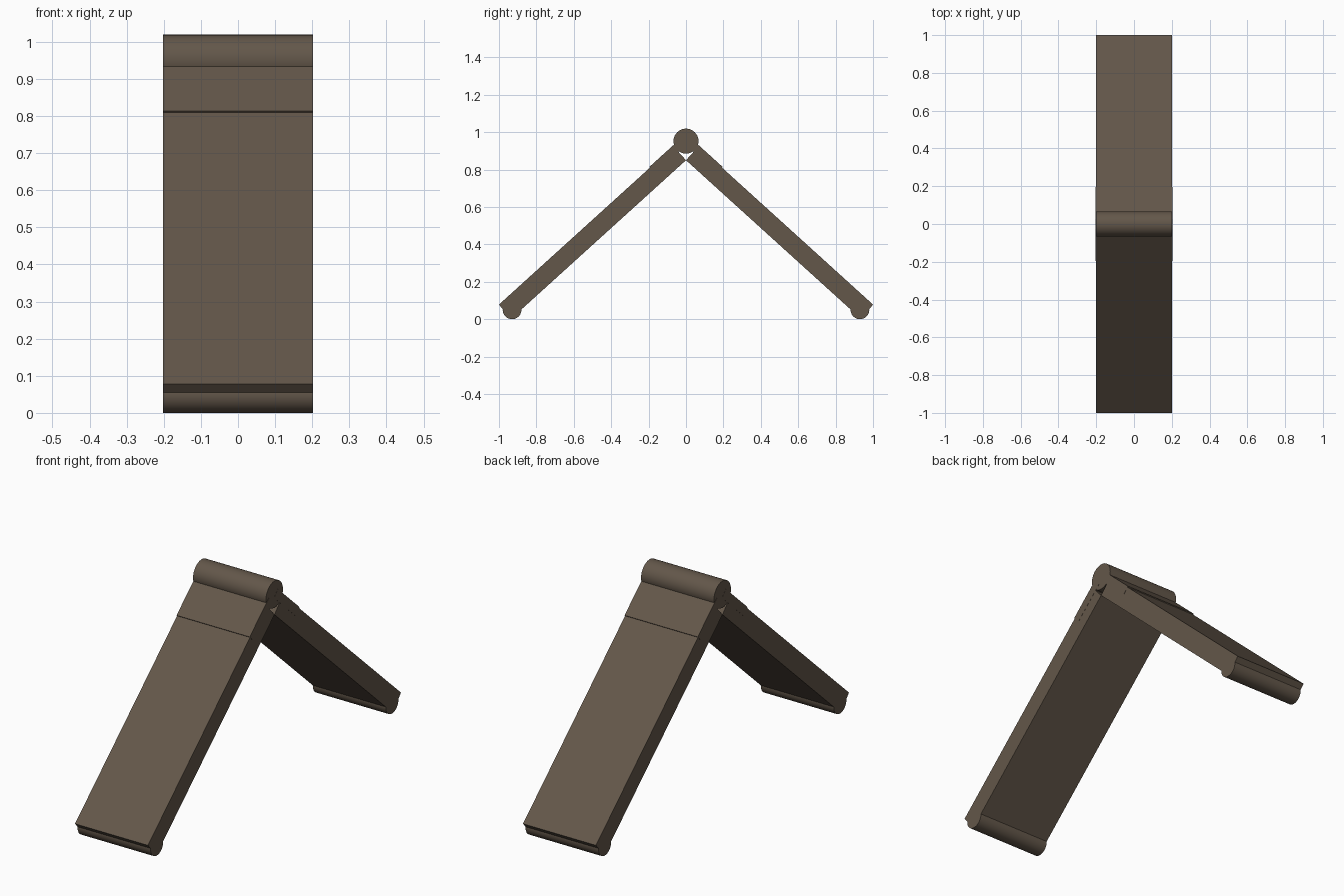
import bpy, bmesh, math
from mathutils import Vector

if "Cube" in bpy.data.objects:
    bpy.data.objects.remove(bpy.data.objects["Cube"])

HALF_W = 0.202                 # half width along x
ANGLE = math.radians(42.2)     # slope of each leg
THICK = 0.10
LENGTH = 1.26
APEX = Vector((0.0, 0.85))     # inner top corner where the legs meet

mat = bpy.data.materials.new("dark_brown")
mat.diffuse_color = (0.125, 0.095, 0.068, 1)
mat.use_nodes = True
mat.node_tree.nodes["Principled BSDF"].inputs["Base Color"].default_value = mat.diffuse_color


def finish(name, bm):
    bmesh.ops.recalc_face_normals(bm, faces=bm.faces)
    me = bpy.data.meshes.new(name)
    bm.to_mesh(me)
    bm.free()
    me.materials.append(mat)
    ob = bpy.data.objects.new(name, me)
    bpy.context.collection.objects.link(ob)
    return ob


def extrude_profile(name, pts, half):
    """Extrude a (y, z) outline along x."""
    bm = bmesh.new()
    face = bm.faces.new([bm.verts.new((-half, y, z)) for y, z in pts])
    out = bmesh.ops.extrude_face_region(bm, geom=[face])
    moved = [v for v in out["geom"] if isinstance(v, bmesh.types.BMVert)]
    bmesh.ops.translate(bm, verts=moved, vec=(2 * half, 0, 0))
    return finish(name, bm)


def roller(name, y, z, radius):
    """Smooth cylinder lying along x."""
    n = 32
    pts = [(y + radius * math.cos(2 * math.pi * i / n),
            z + radius * math.sin(2 * math.pi * i / n)) for i in range(n)]
    ob = extrude_profile(name, pts, HALF_W)
    bpy.ops.object.select_all(action='DESELECT')
    bpy.context.view_layer.objects.active = ob
    ob.select_set(True)
    bpy.ops.object.shade_smooth_by_angle(angle=math.radians(35))


def slope_pt(side, along, off):
    """Point at a distance down the leg and a height above its inner face."""
    c, s = math.cos(ANGLE), math.sin(ANGLE)
    p = APEX + Vector((-c, -s)) * along + Vector((-s, c)) * off
    return (-side * p.x, p.y)


for side, label in ((-1, "front"), (1, "back")):
    # Sloping leg board
    extrude_profile(label + "_leg", [slope_pt(side, a, o) for a, o in (
        (0, 0), (LENGTH, 0), (LENGTH, THICK), (0, THICK))], HALF_W)
    # Slightly raised hinge leaf running into the hinge barrel
    extrude_profile(label + "_hinge_leaf", [slope_pt(side, a, o) for a, o in (
        (-0.06, 0.06), (0.17, 0.06), (0.17, THICK + 0.005),
        (-0.06, THICK + 0.005))], HALF_W + 0.0006)
    # Round foot
    roller(label + "_foot", side * 0.93, 0.05, 0.05)

# Hinge barrel at the top
roller("hinge_barrel", 0, 0.952, 0.067)
